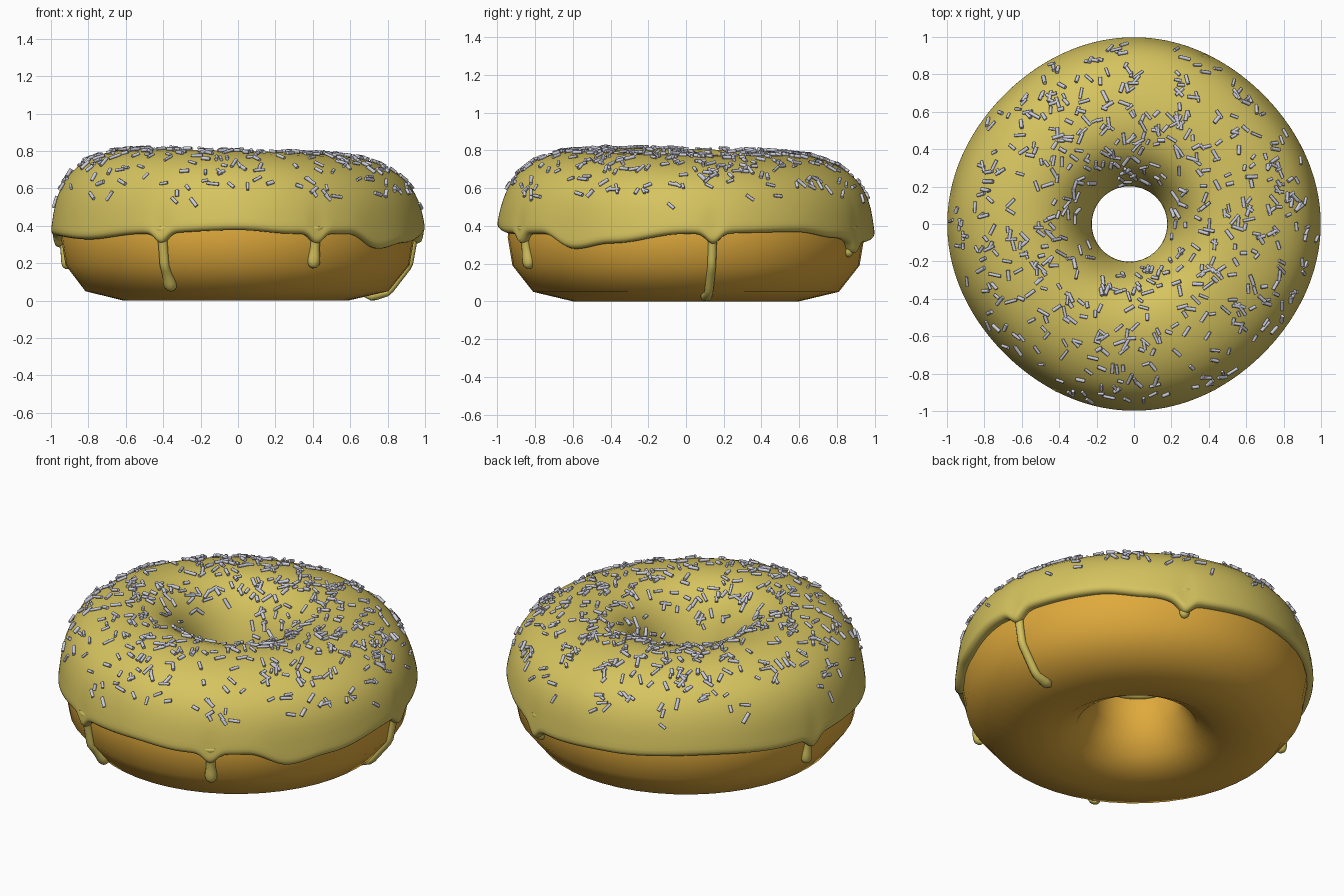
import bpy, bmesh, math, random
from mathutils import Vector, Matrix

if "Cube" in bpy.data.objects:
    bpy.data.objects.remove(bpy.data.objects["Cube"])
random.seed(4)

def material(name, col):
    m = bpy.data.materials.new(name)
    m.diffuse_color = (*col, 1)
    m.use_nodes = True
    m.node_tree.nodes["Principled BSDF"].inputs["Base Color"].default_value = m.diffuse_color
    return m

GLAZE = material("yellow icing", (0.67, 0.55, 0.115))
DOUGH = material("golden dough", (0.74, 0.40, 0.045))
SUGAR = material("pale sugar", (0.62, 0.62, 0.72))

def finish(name, bm, mat, subsurf=0):
    bmesh.ops.recalc_face_normals(bm, faces=bm.faces)
    me = bpy.data.meshes.new(name)
    bm.to_mesh(me)
    bm.free()
    me.materials.append(mat)
    for p in me.polygons:
        p.use_smooth = True
    ob = bpy.data.objects.new(name, me)
    bpy.context.collection.objects.link(ob)
    if subsurf:
        mod = ob.modifiers.new("smooth", 'SUBSURF')
        mod.levels = mod.render_levels = subsurf
    return ob

def place(r, z, a):
    """Ring position with the hole slightly off centre and the top gently tilted."""
    x, y = r * math.cos(a) - 0.03 * (1 - r), r * math.sin(a)
    k = max(0, (z - 0.42) / 0.38)
    return Vector((x, y, z - k * (0.03 * x + 0.018 * y)))

def loft(bm, rings, closed_rows=True):
    n = len(rings)
    for i in range(n if closed_rows else n - 1):
        a, b = rings[i], rings[(i + 1) % n]
        for j in range(len(a)):
            k = (j + 1) % len(a)
            bm.faces.new((a[j], a[k], b[k], b[j]))

# Dough: coarse lathe profile
dough = [(.60, .0), (.81, .05), (.92, .19), (.945, .34), (.92, .52), (.85, .62), (.73, .70),
         (.57, .74), (.42, .70), (.31, .58), (.235, .40), (.25, .22), (.33, .08), (.44, .015)]
bm = bmesh.new()
loft(bm, [[bm.verts.new(place(r, z, 2 * math.pi * i / 48)) for r, z in dough] for i in range(48)])
finish("dough", bm, DOUGH)

# Icing: wavy lower edge as height by angle, drips as (angle, length, width)
edge = [(0, .36), (38, .37), (55, .34), (68, .31), (100, .34), (130, .355), (160, .335), (185, .35),
        (214, .33), (239, .36), (270, .38), (288, .36), (308, .36), (322, .28), (336, .31), (360, .36)]
drips = [(8.5, .52, .032), (67, .17, .028), (170, .24, .032), (245, .39, .036), (296, .235, .034)]

def edge_height(a):
    d = math.degrees(a) % 360
    for (a0, h0), (a1, h1) in zip(edge, edge[1:]):
        if a0 <= d <= a1:
            t = (d - a0) / (a1 - a0)
            h = h0 + (h1 - h0) * (0.5 - 0.5 * math.cos(math.pi * t))
            break
    for c, _, _ in drips:
        off = math.radians((d - c + 180) % 360 - 180)
        h -= 0.06 * math.exp(-(off / 0.045) ** 2)
    return h

def icing_profile(a):
    h = edge_height(a)
    k = 1 + 0.010 * math.cos(4 * a)
    pts = [(.91, h + .03), (.945, h - .008), (.978, h), (.992, h + .022), (.985, h + .06),
           (.972, .50), (.94, .59), (.89, .665), (.80, .735), (.67, .782), (.53, .797),
           (.41, .772), (.315, .70), (.25, .59), (.21, .47), (.197, .41), (.21, .375), (.25, .39)]
    return [(r * (1 + (k - 1) * min(1, max(0, (r - .4) / .5))), z) for r, z in pts]

bm = bmesh.new()
N = 240
loft(bm, [[bm.verts.new(place(r, z, 2 * math.pi * i / N)) for r, z in icing_profile(2 * math.pi * i / N)]
          for i in range(N)])
finish("icing", bm, GLAZE, 1)

# Drips: flattened tubes that follow the side of the dough and end in a bulb
side = [Vector(p) for p in ((.965, .40), (.952, .34), (.925, .19), (.815, .045), (.6, .0))]

def along_side(s):
    for p, q in zip(side, side[1:]):
        d = (q - p).length
        if s <= d:
            break
        s -= d
    return p + (q - p) * (s / d)

bm = bmesh.new()
for deg, length, w in drips:
    a = math.radians(deg)
    rings = []
    M = 18
    for i in range(M + 1):
        t = i / M
        s = t * length
        p = along_side(s)
        tan = (along_side(s + .03) - along_side(max(0, s - .03))).normalized()
        nr, nz = -tan.y, tan.x
        back = (length - s) / (w * 1.2)             # distance from tip in bulb radii
        bulb = math.sqrt(max(0.004, 1 - (1 - back) ** 2)) if back < 1 else 1
        neck = 0.72 + 0.28 * math.exp(-((length - s - w * 1.3) / .05) ** 2)
        flare = 1 + 0.9 * math.exp(-(s / .05) ** 2)
        width, depth = w * bulb * neck * flare, w * 0.95 * bulb * neck
        ring = []
        for j in range(12):
            u = 2 * math.pi * j / 12
            e = depth * math.sin(u)
            c = place(p.x + nr * -e, p.y + nz * -e, a)
            ring.append(bm.verts.new(c + Vector((-math.sin(a), math.cos(a), 0)) * width * math.cos(u)))
        rings.append(ring)
    loft(bm, rings, False)
    bm.faces.new(rings[-1])
    bm.faces.new(rings[0][::-1])
for v in bm.verts:
    v.co.z = max(v.co.z, 0.0)
finish("icing_drips", bm, GLAZE)

# Sprinkles: short rods lying on the upper icing
bm = bmesh.new()
count = 0
while count < 600:
    a = random.uniform(0, 2 * math.pi)
    prof = icing_profile(a)
    i = random.randint(5, 13)
    (r0, z0), (r1, z1) = prof[i], prof[i + 1]
    t = random.random()
    r, z = r0 + (r1 - r0) * t, z0 + (z1 - z0) * t
    area = r * math.hypot(r1 - r0, z1 - z0) / 0.14
    if random.random() > area * min(1, max(0, (z - .48) / .24)):
        continue
    p = place(r, z, a)
    down = (place(r1, z1, a) - place(r0, z0, a)).normalized()
    around = Vector((-math.sin(a), math.cos(a), 0))
    normal = around.cross(down).normalized()
    if normal.z < 0:
        normal.negate()
    spin = random.uniform(0, math.pi)
    axis = (down * math.cos(spin) + around * math.sin(spin)).normalized()
    rot = axis.to_track_quat('Z', 'Y').to_matrix().to_4x4()
    size = random.uniform(.0075, .0105)
    bmesh.ops.create_cone(bm, cap_ends=True, segments=8, radius1=size, radius2=size,
                          depth=random.uniform(.03, .068),
                          matrix=Matrix.Translation(p + normal * 0.004) @ rot)
    count += 1
ob = finish("sprinkles", bm, SUGAR)
bpy.context.view_layer.objects.active = ob
ob.select_set(True)
bpy.ops.object.shade_smooth_by_angle(angle=math.radians(50))
